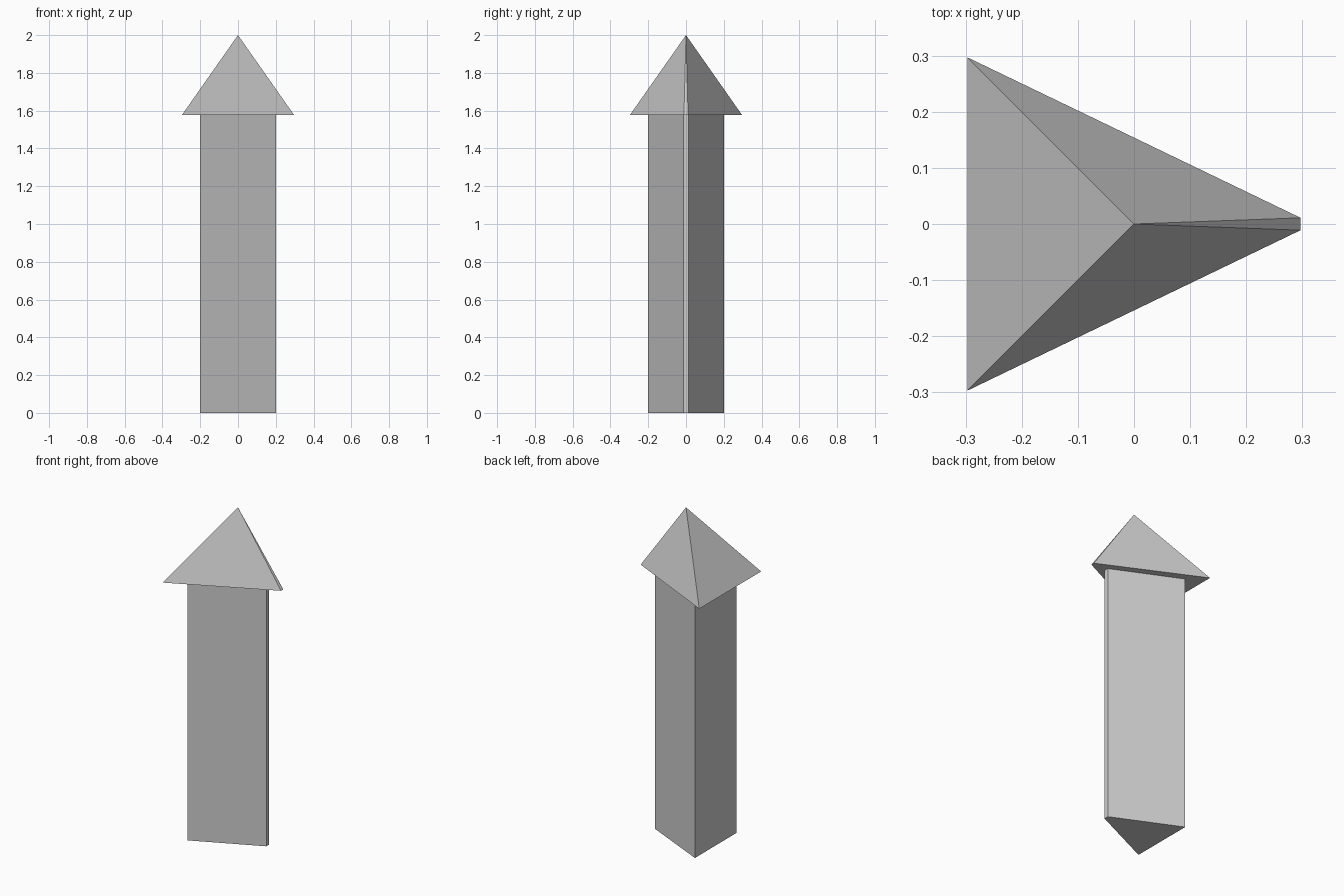
import bpy
import bmesh

if "Cube" in bpy.data.objects:
    bpy.data.objects.remove(bpy.data.objects["Cube"])

HEAD_Z = 1.577


def wedge_profile(size, nose):
    """Trapezoid outline: wide at -x, narrow blunt nose at +x."""
    return [(-size, -size), (size, -nose), (size, nose), (-size, size)]


def build(name, profile, z0, z1, pointed=False):
    """Closed solid rising from a profile, either straight or to an apex."""
    bm = bmesh.new()
    low = [bm.verts.new((x, y, z0)) for x, y in profile]
    bm.faces.new(low[::-1])
    n = len(low)
    if pointed:
        apex = bm.verts.new((0, 0, z1))
        for i in range(n):
            bm.faces.new((low[i], low[(i + 1) % n], apex))
    else:
        top = [bm.verts.new((x, y, z1)) for x, y in profile]
        bm.faces.new(top)
        for i in range(n):
            j = (i + 1) % n
            bm.faces.new((low[i], low[j], top[j], top[i]))
    mesh = bpy.data.meshes.new(name)
    bm.to_mesh(mesh)
    bm.free()
    obj = bpy.data.objects.new(name, mesh)
    bpy.context.collection.objects.link(obj)
    return obj


# Straight wedge-shaped post
build("shaft", wedge_profile(0.2, 0.014), 0, HEAD_Z)

# Overhanging pointed cap
build("pointed_head", wedge_profile(0.297, 0.011), HEAD_Z, 2.0, pointed=True)
